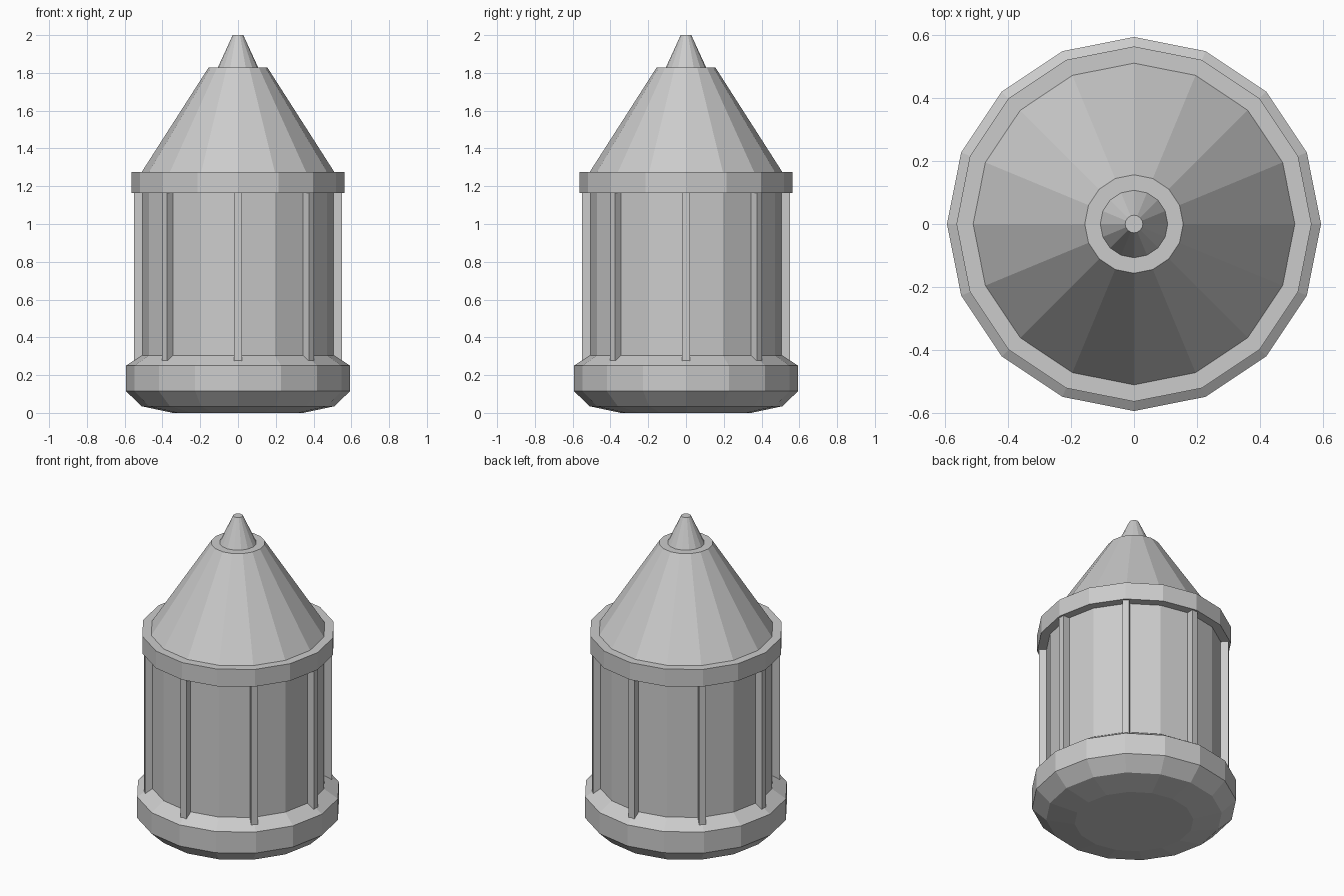
import bpy, bmesh
from math import cos, sin, pi
from mathutils import Matrix

if "Cube" in bpy.data.objects:
    bpy.data.objects.remove(bpy.data.objects["Cube"])

SIDES = 16


def make_object(name, bm):
    bmesh.ops.recalc_face_normals(bm, faces=bm.faces[:])
    mesh = bpy.data.meshes.new(name)
    bm.to_mesh(mesh)
    bm.free()
    obj = bpy.data.objects.new(name, mesh)
    bpy.context.collection.objects.link(obj)
    return obj


def lathe(name, profile, cap_bottom=False, cap_top=False):
    """Revolve (radius, z) points into a flat-faced 16-sided shell."""
    bm = bmesh.new()
    rings = [[bm.verts.new((r * cos(2 * pi * i / SIDES), r * sin(2 * pi * i / SIDES), z))
              for i in range(SIDES)] for r, z in profile]
    for low, high in zip(rings, rings[1:]):
        for i in range(SIDES):
            j = (i + 1) % SIDES
            bm.faces.new((low[i], low[j], high[j], high[i]))
    if cap_bottom:
        bm.faces.new(rings[0][::-1])
    if cap_top:
        bm.faces.new(rings[-1])
    # open shells: make sure the outward side wins
    return make_object(name, bm)


# Chamfered base
lathe("base", [(0.345, 0.0), (0.51, 0.035), (0.593, 0.115), (0.593, 0.25), (0.51, 0.305)],
      cap_bottom=True)

# Straight body wall
lathe("body", [(0.51, 0.305), (0.51, 1.165)])

# Band under the roof
lathe("roof_band", [(0.51, 1.165), (0.563, 1.165), (0.563, 1.275), (0.51, 1.275)])

# Conical roof with a flat shoulder
lathe("roof", [(0.51, 1.275), (0.156, 1.828), (0.107, 1.828)])

# Pointed finial
lathe("finial", [(0.107, 1.828), (0.028, 2.0)], cap_top=True)

# Eight vertical bars standing on the base slope
bm = bmesh.new()
R_IN, R_OUT, Z0, Z1 = 0.49, 0.55, 0.275, 1.165
for k in range(8):
    m = (Matrix.Rotation(k * pi / 4, 4, 'Z')
         @ Matrix.Translation(((R_IN + R_OUT) / 2, 0, (Z0 + Z1) / 2))
         @ Matrix.Diagonal((R_OUT - R_IN, 0.04, Z1 - Z0, 1)))
    bmesh.ops.create_cube(bm, size=1, matrix=m)
make_object("vertical_bars", bm)
